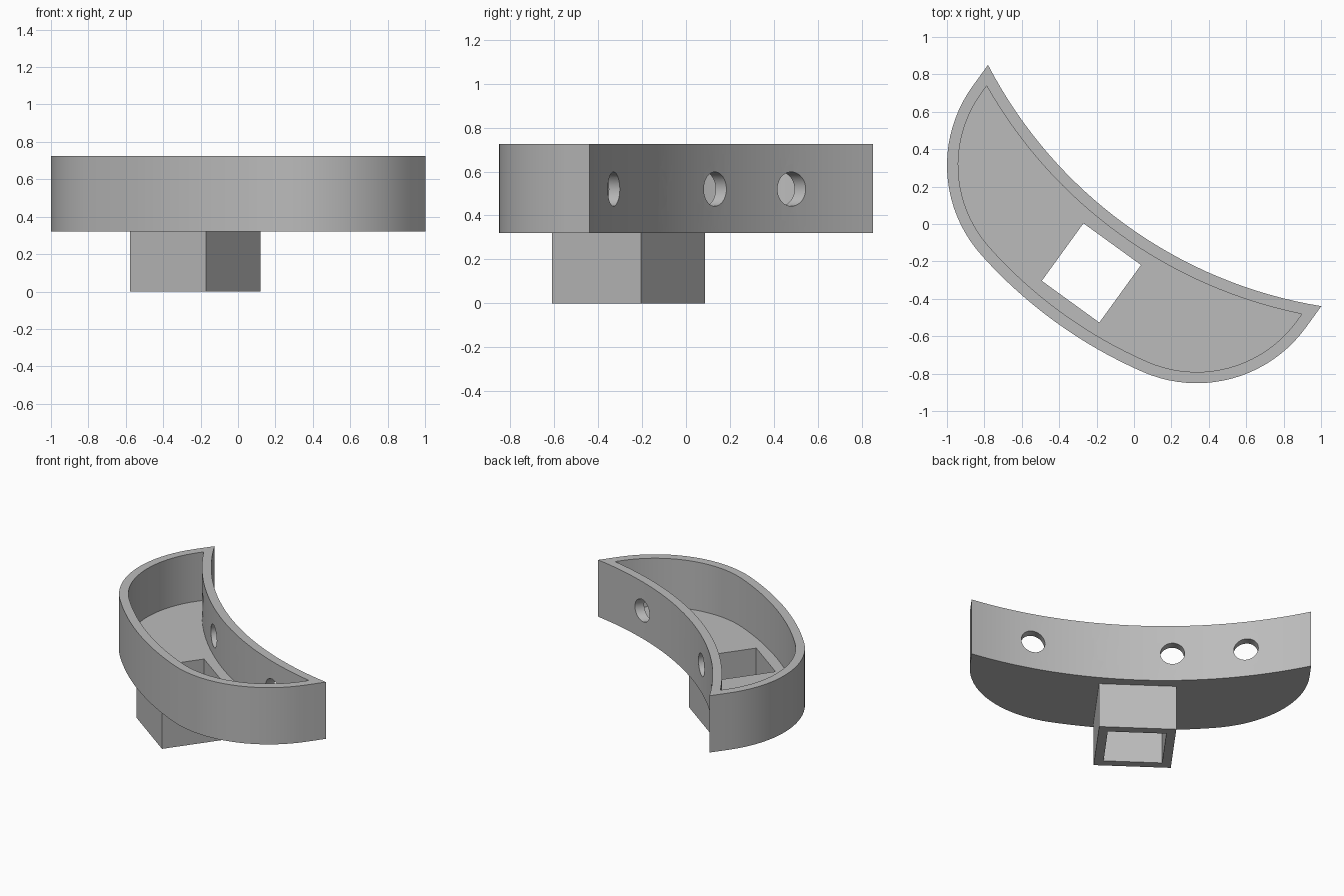
import bpy
import bmesh
from math import sin, cos, asin, sqrt, pi, radians
from mathutils import Matrix, Vector

if "Cube" in bpy.data.objects:
    bpy.data.objects.remove(bpy.data.objects["Cube"], do_unlink=True)

# Main dimensions, measured in the tray's own symmetric frame
WALL = 0.06
HALF_SPAN = 1.1
BASE, TOP = 0.32, 0.725
HOLLOW_R, HOLLOW_V = 2.45, 2.19      # concave side
END_R, END_U, END_V = 0.72, 0.38, -0.14   # rounded ends
BACK_R = 2.5                          # convex side
STEM_V, STEM_SIZE = -0.576, 0.5
PLACE = Matrix.Translation((0.11, 0.205, 0)) @ Matrix.Rotation(radians(-35.9), 4, "Z")

grey = bpy.data.materials.new("plain_grey")
grey.use_nodes = True
grey.diffuse_color = (0.5, 0.5, 0.5, 1)
grey.node_tree.nodes["Principled BSDF"].inputs["Base Color"].default_value = grey.diffuse_color


def arc(cx, cy, r, start, end, steps):
    angles = [start + (end - start) * i / steps for i in range(steps + 1)]
    return [(cx + r * cos(a), cy + r * sin(a)) for a in angles]


def crescent(inset):
    """Crescent outline, moved inwards by the given distance."""
    side, hollow = HALF_SPAN - inset, HOLLOW_R + inset
    reach = BACK_R - END_R
    back_v = END_V + sqrt(reach ** 2 - END_U ** 2)
    lean = asin(END_U / reach)
    down = -pi / 2
    half = arc(0, HOLLOW_V, hollow, down, down + asin(side / hollow), 16)
    half += arc(END_U, END_V, END_R - inset, 0, down + lean, 20)
    half += arc(0, back_v, BACK_R - inset, down + lean, down, 8)[1:]
    return half + [(-x, y) for x, y in half[-2:0:-1]]


def square(size):
    h = size / 2
    return [(x, STEM_V + y) for x, y in ((-h, -h), (h, -h), (h, h), (-h, h))]


def make_object(name, bm):
    bmesh.ops.recalc_face_normals(bm, faces=bm.faces)
    mesh = bpy.data.meshes.new(name)
    bm.to_mesh(mesh)
    bm.free()
    mesh.materials.append(grey)
    obj = bpy.data.objects.new(name, mesh)
    bpy.context.collection.objects.link(obj)
    return obj


def prism(name, outline, low, high):
    bm = bmesh.new()
    face = bm.faces.new([bm.verts.new((x, y, low)) for x, y in outline])
    grown = bmesh.ops.extrude_face_region(bm, geom=[face])["geom"]
    verts = [g for g in grown if isinstance(g, bmesh.types.BMVert)]
    bmesh.ops.translate(bm, verts=verts, vec=Vector((0, 0, high - low)))
    bm.transform(PLACE)
    return make_object(name, bm)


def drill(u):
    """Round cutter running straight through the concave wall."""
    v = HOLLOW_V - sqrt(HOLLOW_R ** 2 - u ** 2)
    bm = bmesh.new()
    bmesh.ops.create_cone(bm, cap_ends=True, segments=40, radius1=0.078, radius2=0.078, depth=0.3)
    bm.transform(PLACE @ Matrix.Translation((u, v, 0.52)) @ Matrix.Rotation(pi / 2, 4, "X"))
    return make_object("drill_cutter", bm)


def cut(obj, cutters):
    for cutter in cutters:
        cutter.hide_render = True
        mod = obj.modifiers.new("cut", "BOOLEAN")
        mod.operation, mod.solver, mod.object = "DIFFERENCE", "EXACT", cutter
    graph = bpy.context.evaluated_depsgraph_get()
    result = bpy.data.meshes.new_from_object(obj.evaluated_get(graph))
    obj.modifiers.clear()
    obj.data = result


# Crescent tray: hollow body with a square floor opening and four wall holes
tray = prism("crescent_tray", crescent(0), BASE, TOP)
cavity = prism("cavity_cutter", crescent(WALL), BASE + WALL, TOP + 0.2)
shaft = prism("shaft_cutter", square(STEM_SIZE - 2 * WALL), -0.2, BASE + WALL + 0.05)
drills = [drill(u) for u in (-0.69, -0.22, 0.22, 0.69)]
cut(tray, [cavity, shaft] + drills)

# Square hollow stem below the floor
stem = prism("square_stem", square(STEM_SIZE), 0, BASE)
cut(stem, [shaft])

for cutter in [cavity, shaft] + drills:
    bpy.data.objects.remove(cutter, do_unlink=True)

# Smooth curved walls, crisp edges
bpy.ops.object.select_all(action="DESELECT")
for obj in (tray, stem):
    obj.select_set(True)
bpy.context.view_layer.objects.active = tray
bpy.ops.object.shade_smooth_by_angle(angle=radians(25))
